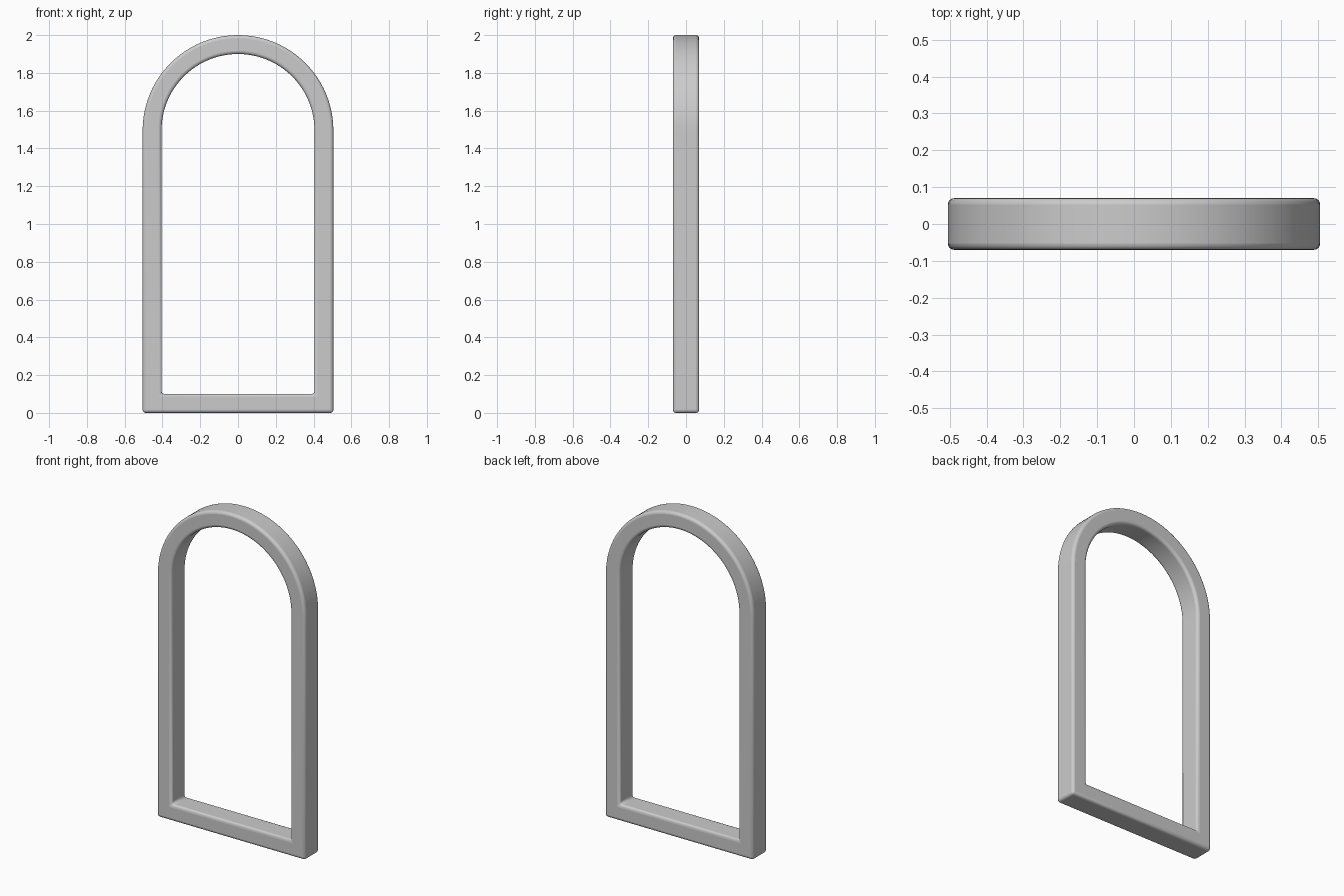
import bpy, bmesh, math

cube = bpy.data.objects.get("Cube")
if cube:
    bpy.data.objects.remove(cube, do_unlink=True)

HALF_WIDTH, BORDER, HALF_DEPTH, HEIGHT = 0.505, 0.1, 0.07, 2.0
SPRING = HEIGHT - HALF_WIDTH
SEGMENTS = 48

grey = bpy.data.materials.new("light_grey")
grey.use_nodes = True
colour = (0.6, 0.6, 0.6, 1)
grey.diffuse_color = colour
grey.node_tree.nodes["Principled BSDF"].inputs["Base Color"].default_value = colour


def arch_outline(radius, base):
    """Round-topped outline: two base corners and a half circle."""
    angles = [math.pi * i / SEGMENTS for i in range(SEGMENTS + 1)]
    arc = [(radius * math.cos(a), SPRING + radius * math.sin(a)) for a in angles]
    return [(-radius, base), (radius, base)] + arc


# Flat ring between the outer and inner outlines, extruded through the depth
bm = bmesh.new()
outer, inner = [
    [bm.verts.new((x, -HALF_DEPTH, z)) for x, z in arch_outline(r, base)]
    for r, base in ((HALF_WIDTH, 0), (HALF_WIDTH - BORDER, BORDER))
]
count = len(outer)
for i in range(count):
    j = (i + 1) % count
    bm.faces.new((outer[i], outer[j], inner[j], inner[i]))
ring = bmesh.ops.extrude_face_region(bm, geom=bm.faces[:])
moved = [v for v in ring["geom"] if isinstance(v, bmesh.types.BMVert)]
bmesh.ops.translate(bm, verts=moved, vec=(0, 2 * HALF_DEPTH, 0))
bmesh.ops.recalc_face_normals(bm, faces=bm.faces)

mesh = bpy.data.meshes.new("arched_frame")
bm.to_mesh(mesh)
bm.free()
mesh.materials.append(grey)
frame = bpy.data.objects.new("arched_frame", mesh)
bpy.context.collection.objects.link(frame)

# Softly rounded rims and corners
bevel = frame.modifiers.new("rounded_edges", "BEVEL")
bevel.width = 0.017
bevel.segments = 4
bevel.limit_method = "ANGLE"
bevel.angle_limit = math.radians(40)

bpy.context.view_layer.objects.active = frame
frame.select_set(True)
bpy.ops.object.shade_smooth_by_angle(angle=math.radians(40))
